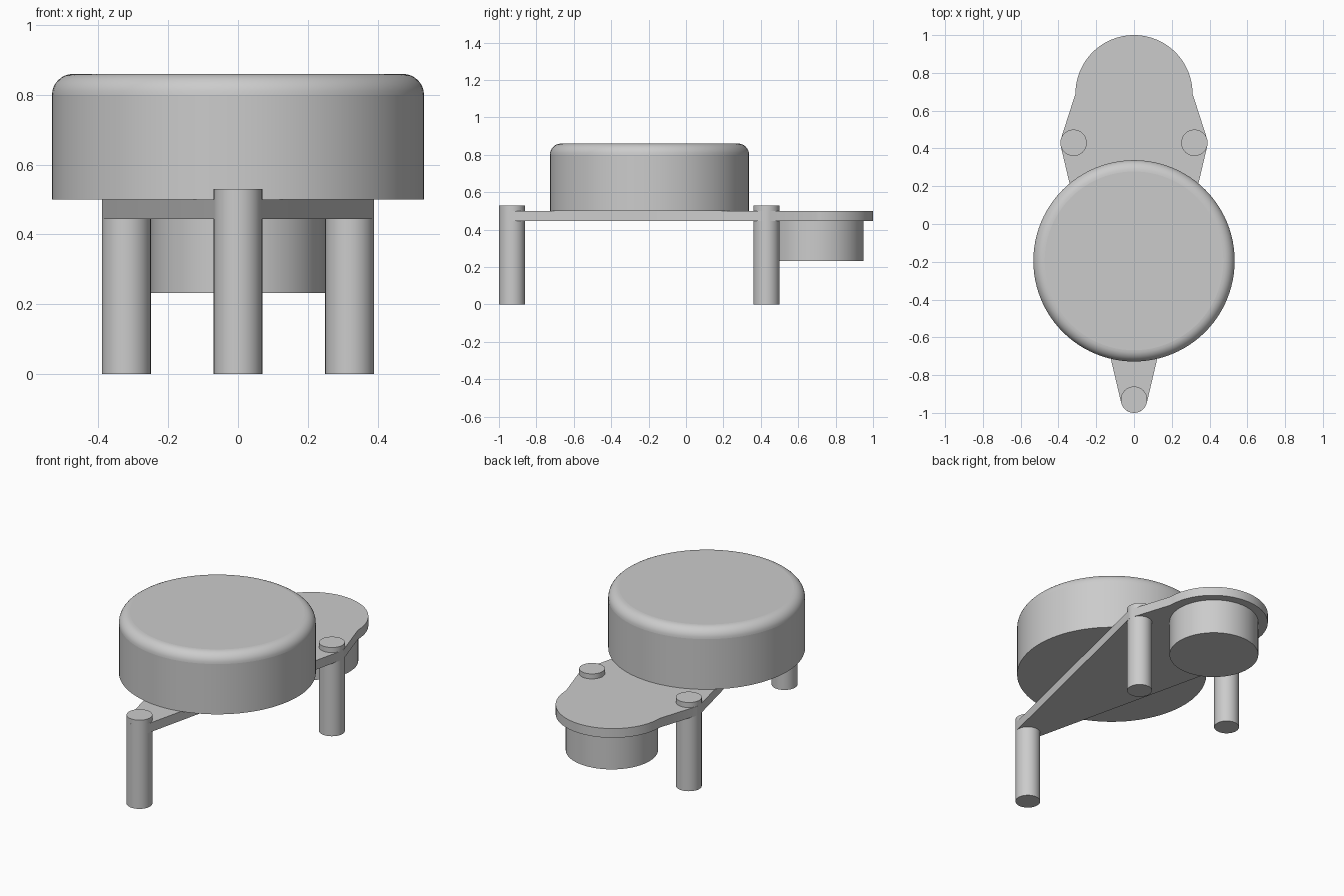
import bpy, bmesh
from math import cos, sin, radians, pi

cube = bpy.data.objects.get("Cube")
if cube:
    bpy.data.objects.remove(cube, do_unlink=True)

grey = bpy.data.materials.new("plain grey")
grey.use_nodes = True
colour = (0.6, 0.6, 0.6, 1)
grey.diffuse_color = colour
grey.node_tree.nodes["Principled BSDF"].inputs["Base Color"].default_value = colour

LEG_R, LEG_X, LEG_Y, FRONT_Y = 0.07, 0.32, 0.43, -0.93
PLATE_LOW, PLATE_TOP = 0.445, 0.5
LOBE_R, LOBE_Y = 0.31, 0.69


def finish(obj):
    obj.data.materials.append(grey)
    bpy.ops.object.select_all(action='DESELECT')
    obj.select_set(True)
    bpy.context.view_layer.objects.active = obj
    bpy.ops.object.shade_smooth_by_angle(angle=radians(30))


def cylinder(name, x, y, r, low, high, sides=48):
    bpy.ops.mesh.primitive_cylinder_add(
        vertices=sides, radius=r, depth=high - low, location=(x, y, (low + high) / 2))
    obj = bpy.context.object
    obj.name = name
    finish(obj)
    return obj


def arc(x, y, r, start, end, steps):
    angles = [radians(start + (end - start) * i / steps) for i in range(steps + 1)]
    return [(x + r * cos(a), y + r * sin(a)) for a in angles]


# Flat base plate: rounded ends at the legs and a large lobe at the back
outline = arc(0, FRONT_Y, LEG_R, -90, -13, 8)
outline += arc(LEG_X, LEG_Y, LEG_R, -13, 17, 5)
outline += arc(0, LOBE_Y, LOBE_R, 0, 90, 24)
outline += [(-x, y) for x, y in reversed(outline[1:-1])]
bm = bmesh.new()
base = bm.faces.new([bm.verts.new((x, y, PLATE_LOW)) for x, y in outline])
raised = bmesh.ops.extrude_face_region(bm, geom=[base])["geom"]
bmesh.ops.translate(bm, vec=(0, 0, PLATE_TOP - PLATE_LOW),
                    verts=[v for v in raised if isinstance(v, bmesh.types.BMVert)])
bmesh.ops.recalc_face_normals(bm, faces=bm.faces)
mesh = bpy.data.meshes.new("base_plate")
bm.to_mesh(mesh)
bm.free()
plate = bpy.data.objects.new("base_plate", mesh)
bpy.context.collection.objects.link(plate)
finish(plate)

# Three legs passing through the plate
for name, x, y in (("front_leg", 0, FRONT_Y),
                   ("left_back_leg", LEG_X, LEG_Y),
                   ("right_back_leg", -LEG_X, LEG_Y)):
    cylinder(name, x, y, LEG_R, 0, 0.53, 32)

# Small drum hanging under the lobe
cylinder("lower_drum", 0, 0.70, 0.25, 0.232, PLATE_LOW, 64)

# Large drum with a rounded top rim
drum = cylinder("upper_drum", 0, -0.195, 0.533, PLATE_TOP, 0.86, 96)
bm = bmesh.new()
bm.from_mesh(drum.data)
rim = [e for e in bm.edges if all(v.co.z > 0 for v in e.verts)]
bmesh.ops.bevel(bm, geom=rim, offset=0.06, segments=8, profile=0.5, affect='EDGES')
bm.to_mesh(drum.data)
bm.free()
finish(drum)
drum.data.materials.pop()
